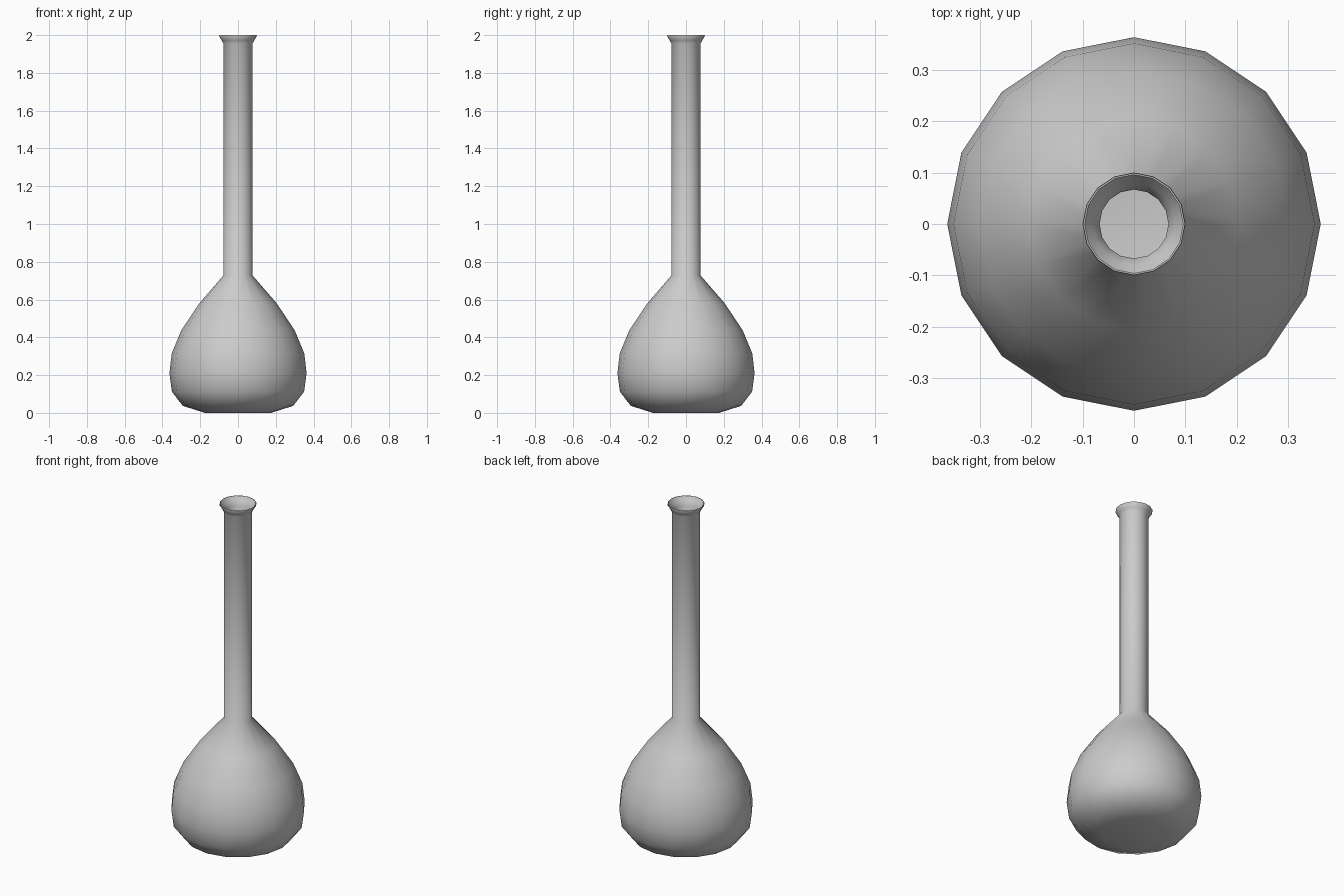
import bpy, bmesh, math

if "Cube" in bpy.data.objects:
    bpy.data.objects.remove(bpy.data.objects["Cube"])

SIDES = 16

# Outer wall, from the base up to the lip (radius, height)
outer = [(0.175, 0.0), (0.292, 0.037), (0.35, 0.112), (0.363, 0.21),
         (0.351, 0.315), (0.3, 0.438), (0.205, 0.58), (0.077, 0.728),
         (0.077, 1.955), (0.086, 1.972), (0.1, 1.994), (0.099, 2.0)]
# Inner wall, from the lip back down to the inside floor
inner = [(0.096, 2.0), (0.08, 1.976), (0.067, 1.955), (0.067, 0.722),
         (0.194, 0.572), (0.288, 0.433), (0.337, 0.312), (0.349, 0.21),
         (0.337, 0.119), (0.284, 0.05), (0.173, 0.014)]


def lathe(name, profile, sides):
    bm = bmesh.new()
    rings = [[bm.verts.new((r * math.cos(2 * math.pi * i / sides),
                            r * math.sin(2 * math.pi * i / sides), z))
              for i in range(sides)] for r, z in profile]
    for a, b in zip(rings, rings[1:]):
        for i in range(sides):
            j = (i + 1) % sides
            bm.faces.new((a[i], a[j], b[j], b[i]))
    # Underside and inside floor
    bm.faces.new(rings[0][::-1])
    bm.faces.new(rings[-1])
    bmesh.ops.recalc_face_normals(bm, faces=bm.faces)
    mesh = bpy.data.meshes.new(name)
    bm.to_mesh(mesh)
    bm.free()
    obj = bpy.data.objects.new(name, mesh)
    bpy.context.collection.objects.link(obj)
    return obj


# Long-necked hollow flask
flask = lathe("flask", outer + inner, SIDES)
bpy.context.view_layer.objects.active = flask
flask.select_set(True)
bpy.ops.object.shade_smooth_by_angle(angle=math.radians(50))
